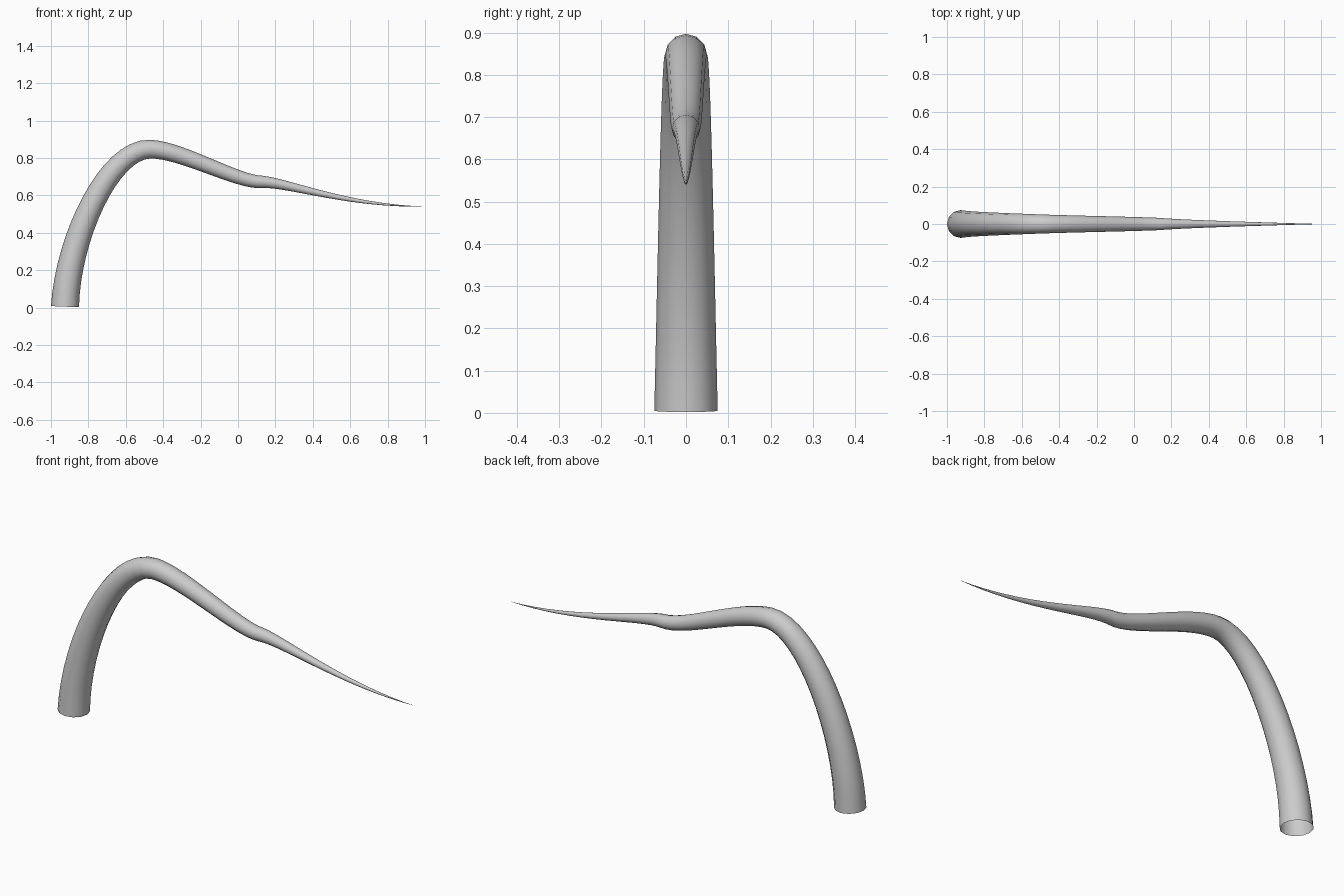
import bpy

if "Cube" in bpy.data.objects:
    bpy.data.objects.remove(bpy.data.objects["Cube"])

# Tapered tube: centre line in the XZ plane as (left handle, point, right handle, radius)
path = [
    ((-0.93, -0.30), (-0.925, 0.005), (-0.91, 0.37), 0.075),
    ((-0.69, 0.850), (-0.47, 0.847), (-0.30, 0.845), 0.050),
    ((0.00, 0.666), (0.13, 0.672), (0.26, 0.670), 0.033),
    ((0.60, 0.540), (1.00, 0.541), (1.20, 0.541), 0.0),
]

curve = bpy.data.curves.new("curved_tail", "CURVE")
curve.dimensions = "3D"
curve.twist_mode = "MINIMUM"
curve.resolution_u = 16
curve.bevel_depth = 1.0
curve.bevel_resolution = 4      # twelve-sided section
curve.use_fill_caps = False     # open base

spline = curve.splines.new("BEZIER")
spline.bezier_points.add(len(path) - 1)
for bp, (left, co, right, radius) in zip(spline.bezier_points, path):
    bp.handle_left_type = bp.handle_right_type = "FREE"
    bp.co = (co[0], 0, co[1])
    bp.handle_left = (left[0], 0, left[1])
    bp.handle_right = (right[0], 0, right[1])
    bp.radius = radius

# Turn into a smooth mesh
tail = bpy.data.objects.new("curved_tail", curve)
bpy.context.collection.objects.link(tail)
bpy.context.view_layer.objects.active = tail
tail.select_set(True)
bpy.ops.object.convert(target="MESH")
bpy.ops.object.shade_smooth()
